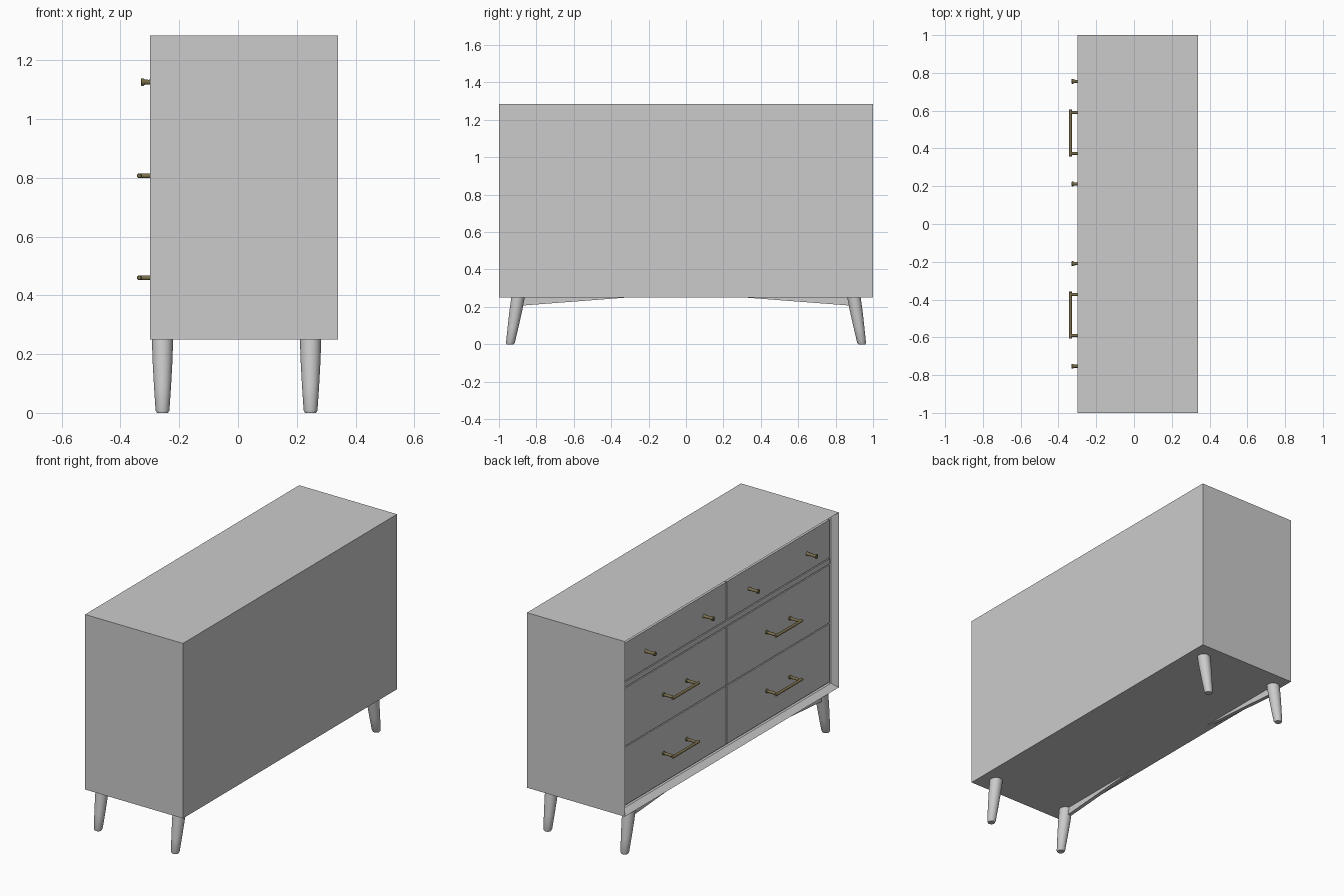
import bpy, bmesh, math
from mathutils import Vector, Matrix

if "Cube" in bpy.data.objects:
    bpy.data.objects.remove(bpy.data.objects["Cube"])

brass = bpy.data.materials.new("brass")
brass.diffuse_color = (0.2, 0.165, 0.075, 1)
brass.use_nodes = True
brass.node_tree.nodes["Principled BSDF"].inputs["Base Color"].default_value = brass.diffuse_color


def make(name, bm, smooth=False, mat=None):
    bmesh.ops.recalc_face_normals(bm, faces=bm.faces[:])
    me = bpy.data.meshes.new(name)
    bm.to_mesh(me)
    bm.free()
    ob = bpy.data.objects.new(name, me)
    bpy.context.collection.objects.link(ob)
    if mat:
        me.materials.append(mat)
    if smooth:
        bpy.ops.object.select_all(action='DESELECT')
        ob.select_set(True)
        bpy.context.view_layer.objects.active = ob
        bpy.ops.object.shade_smooth_by_angle(angle=math.radians(35))
    return ob


def box_bm(lo, hi):
    lo, hi = Vector(lo), Vector(hi)
    bm = bmesh.new()
    bmesh.ops.create_cube(bm, size=1, matrix=Matrix.Translation((lo + hi) / 2)
                          @ Matrix.Diagonal((*(hi - lo), 1)))
    return bm


def lathe(bm, profile, matrix=Matrix(), n=24):
    """Closed solid of revolution about local z, placed by matrix."""
    rings = []
    for r, z in profile:
        rings.append([bm.verts.new(matrix @ Vector((r * math.cos(a), r * math.sin(a), z)))
                      for a in (2 * math.pi * i / n for i in range(n))])
    for a, b in zip(rings, rings[1:]):
        for i in range(n):
            j = (i + 1) % n
            bm.faces.new((a[i], a[j], b[j], b[i]))
    bm.faces.new(rings[0][::-1])
    bm.faces.new(rings[-1])


# Carcass: mitred knife-edge frame, then a shallow pocket for the drawers
X0, X1, Z0, Z1, M = -0.30, 0.34, 0.25, 1.285, 0.035
bm = box_bm((X0, -1, Z0), (X1, 1, Z1))
bm.normal_update()
front = min(bm.faces, key=lambda f: f.calc_center_median().x)
bmesh.ops.inset_individual(bm, faces=[front], thickness=M, depth=-M)
front.normal_update()
bmesh.ops.inset_individual(bm, faces=[front], thickness=0.0, depth=-0.015)
bmesh.ops.remove_doubles(bm, verts=bm.verts[:], dist=1e-5)
make("cabinet_body", bm)

# Drawer fronts and the rail under the top row
XF, XB, G = X0 + M, X0 + M + 0.015, 0.003
Y = 1 - M
rows = [("bottom", 0.285, 0.634), ("middle", 0.634, 0.983), ("top", 1.019, 1.25)]
for side, y0, y1 in (("left", 0, Y), ("right", -Y, 0)):
    for row, z0, z1 in rows:
        make(f"{row}_{side}_drawer",
             box_bm((XF, y0 + G, z0 + G), (XB, y1 - G, z1 - G)))
make("drawer_rail", box_bm((XF, -Y, 0.983 + G), (XB, Y, 1.019 - G)))

# Tapered legs, splayed outwards along y
leg_profile = [(0.019, 0), (0.0235, 0.008), (0.029, 0.09), (0.034, 0.18), (0.036, 0.25)]
for x, fb in ((-0.257, "front"), (0.247, "back")):
    for s, lr in ((1, "left"), (-1, "right")):
        bm = bmesh.new()
        lathe(bm, leg_profile, n=32)
        for v in bm.verts:
            v.co += Vector((x, s * (0.94 - 0.042 * v.co.z / 0.25), 0))
        make(f"{fb}_{lr}_leg", bm, True)

# Tapering apron brackets between the front legs
for s, lr in ((1, "left"), (-1, "right")):
    bm = bmesh.new()
    pts = [(0.30, 0.251), (0.89, 0.251), (0.89, 0.206)]
    a, b = [[bm.verts.new((x, s * y, z)) for y, z in pts] for x in (-0.275, -0.253)]
    bm.faces.new(a)
    bm.faces.new(b)
    for i in range(3):
        j = (i + 1) % 3
        bm.faces.new((a[i], a[j], b[j], b[i]))
    make(f"{lr}_apron_bracket", bm)


def outward(y, z):
    # local +z points out of the drawer front (-x)
    return Matrix.Translation((XF, y, z)) @ Matrix.Rotation(-math.pi / 2, 4, 'Y')


# Bar handles on the lower drawers
for s, lr in ((1, "left"), (-1, "right")):
    for row, z in (("bottom", 0.46), ("middle", 0.807)):
        bm = bmesh.new()
        bar = Matrix.Translation((-0.336, s * 0.482, z)) @ Matrix.Rotation(-math.pi / 2, 4, 'X')
        lathe(bm, [(0.006, -0.125), (0.008, -0.123), (0.008, 0.123), (0.006, 0.125)], bar, 16)
        for d in (-0.108, 0.108):
            lathe(bm, [(0.011, 0), (0.011, 0.004), (0.008, 0.008), (0.008, 0.07)],
                  outward(s * 0.482 + d, z), 16)
        make(f"{row}_{lr}_handle", bm, True, brass)

# Round knobs on the top drawers
knob = [(0.011, 0), (0.009, 0.006), (0.008, 0.04), (0.009, 0.052),
        (0.013, 0.058), (0.013, 0.063), (0.010, 0.066)]
for i, y in enumerate((-0.753, -0.21, 0.212, 0.755)):
    bm = bmesh.new()
    lathe(bm, knob, outward(y, 1.126), 20)
    make(f"knob_{i + 1}", bm, True, brass)
